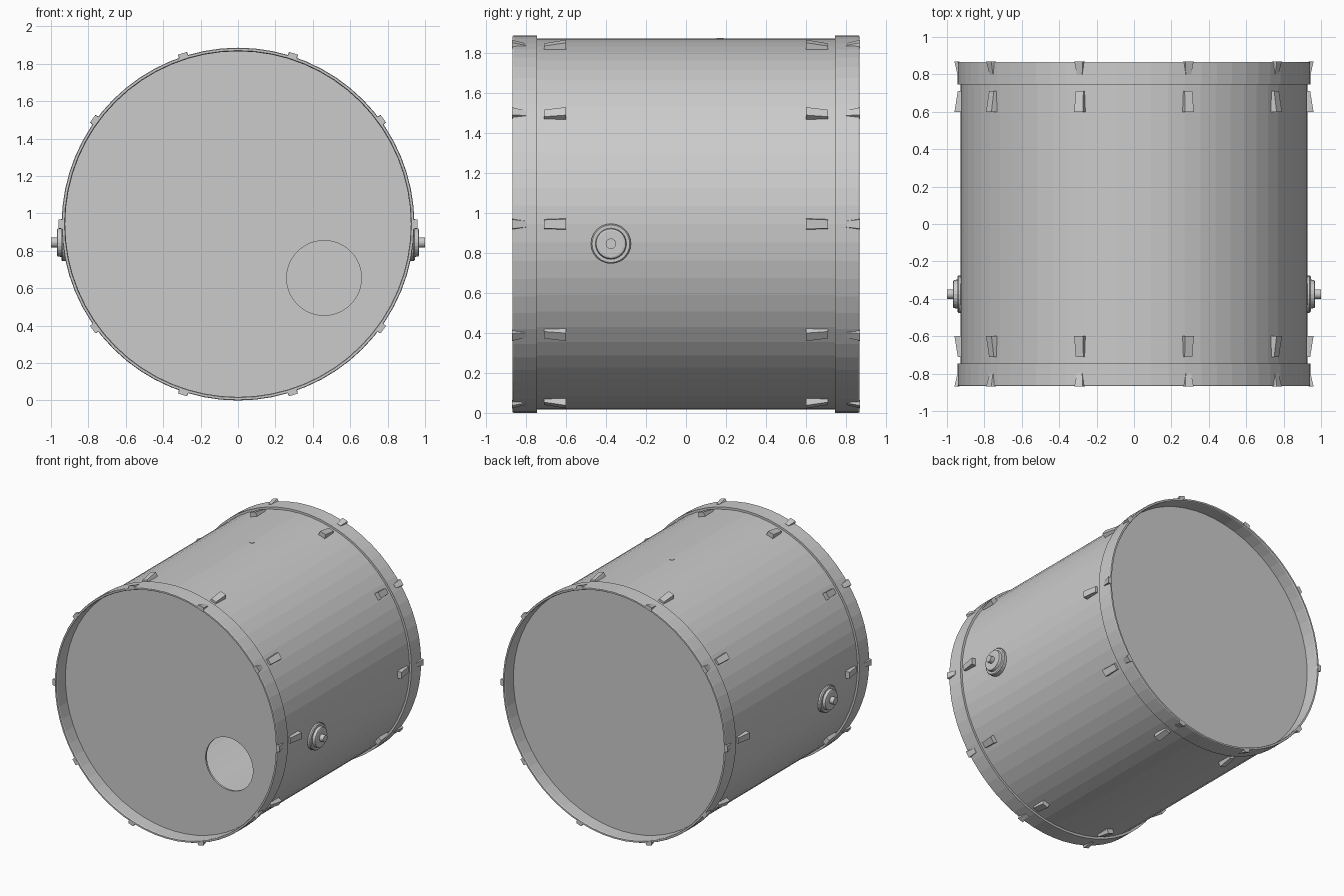
import bpy, bmesh
from math import cos, sin, pi
from mathutils import Matrix, Vector

if "Cube" in bpy.data.objects:
    bpy.data.objects.remove(bpy.data.objects["Cube"])

CZ = 0.943      # height of the drum axis
SEGS = 64


def finish(name, bm):
    bmesh.ops.recalc_face_normals(bm, faces=bm.faces)
    me = bpy.data.meshes.new(name)
    bm.to_mesh(me)
    bm.free()
    ob = bpy.data.objects.new(name, me)
    bpy.context.collection.objects.link(ob)
    return ob


def lathe(name, profile, matrix, segs=SEGS):
    """Spin a closed (radius, height) profile about local z, then place it."""
    bm = bmesh.new()
    rings = []
    for i in range(segs):
        a = 2 * pi * i / segs
        rings.append([bm.verts.new((r * cos(a), r * sin(a), h)) for r, h in profile])
    n = len(profile)
    for i in range(segs):
        p, q = rings[i], rings[(i + 1) % segs]
        for j in range(n):
            k = (j + 1) % n
            bm.faces.new((p[j], q[j], q[k], p[k]))
    bmesh.ops.remove_doubles(bm, verts=bm.verts, dist=1e-5)
    bmesh.ops.transform(bm, matrix=matrix, verts=bm.verts)
    return finish(name, bm)


def head(name, y, thickness, port=None):
    """Drum skin, optionally with a round port cut in it."""
    bm = bmesh.new()
    loops = [(0, CZ, 0.927, SEGS)] + ([port] if port else [])
    for x, z, r, n in loops:
        vs = [bm.verts.new((x + r * cos(2 * pi * i / n), y, z + r * sin(2 * pi * i / n)))
              for i in range(n)]
        for i in range(n):
            bm.edges.new((vs[i], vs[(i + 1) % n]))
    bmesh.ops.triangle_fill(bm, edges=bm.edges[:], use_beauty=True)
    ob = finish(name, bm)
    mod = ob.modifiers.new("thickness", 'SOLIDIFY')
    mod.thickness = thickness
    mod.offset = 0
    return ob


def wedges(name, side, near, far):
    """Ten tapered blocks round the drum; near/far = (y, base r, top r, half width)."""
    bm = bmesh.new()
    for i in range(10):
        a = i * pi / 5
        out, tan = Vector((cos(a), 0, sin(a))), Vector((-sin(a), 0, cos(a)))
        ends = []
        for y, r0, r1, w in (near, far):
            c = Vector((0, side * y, CZ))
            ends.append([bm.verts.new(c + out * r + tan * t)
                         for r, t in ((r0, -w), (r1, -w * 0.85), (r1, w * 0.85), (r0, w))])
        p, q = ends
        bm.faces.new(p)
        bm.faces.new(q)
        for j in range(4):
            k = (j + 1) % 4
            bm.faces.new((p[j], p[k], q[k], q[j]))
    return finish(name, bm)


axis = Matrix.Translation((0, 0, CZ)) @ Matrix.Rotation(-pi / 2, 4, 'X')  # local z -> +y

# Shell
lathe("shell", [(0.927, -0.75), (0.927, 0.75), (0.912, 0.75), (0.912, -0.75)], axis)

# Hoops, lugs and claws at both ends
for label, s in (("front", -1), ("back", 1)):
    lathe(label + "_hoop", [(0.943, s * 0.745), (0.943, s * 0.86), (0.940, s * 0.867),
                            (0.928, s * 0.867), (0.924, s * 0.86), (0.924, s * 0.745)], axis)
    wedges(label + "_lugs", s, (0.60, 0.915, 0.960, 0.029), (0.71, 0.915, 0.942, 0.025))
    wedges(label + "_claws", s, (0.80, 0.932, 0.944, 0.018), (0.868, 0.932, 0.960, 0.027))

# Skins
head("front_head", -0.755, 0.015, port=(0.46, 0.655, 0.20, 48))
head("back_head", 0.755, 0.015)

# Leg mounts on both sides
for label, s in (("right", 1), ("left", -1)):
    place = Matrix.Translation((0, -0.375, 0.845)) @ Matrix.Rotation(s * pi / 2, 4, 'Y')
    lathe(label + "_leg_mount", [(0, 0.895), (0.10, 0.895), (0.10, 0.938), (0.094, 0.945),
                                 (0.078, 0.945), (0.074, 0.965), (0.066, 0.968),
                                 (0.026, 0.968), (0.026, 1.0), (0, 1.0)], place, 24)

# Air vent on top
lathe("air_vent", [(0, 0.92), (0.018, 0.92), (0.018, 0.930), (0, 0.930)],
      Matrix.Translation((0, 0.17, CZ)), 16)
